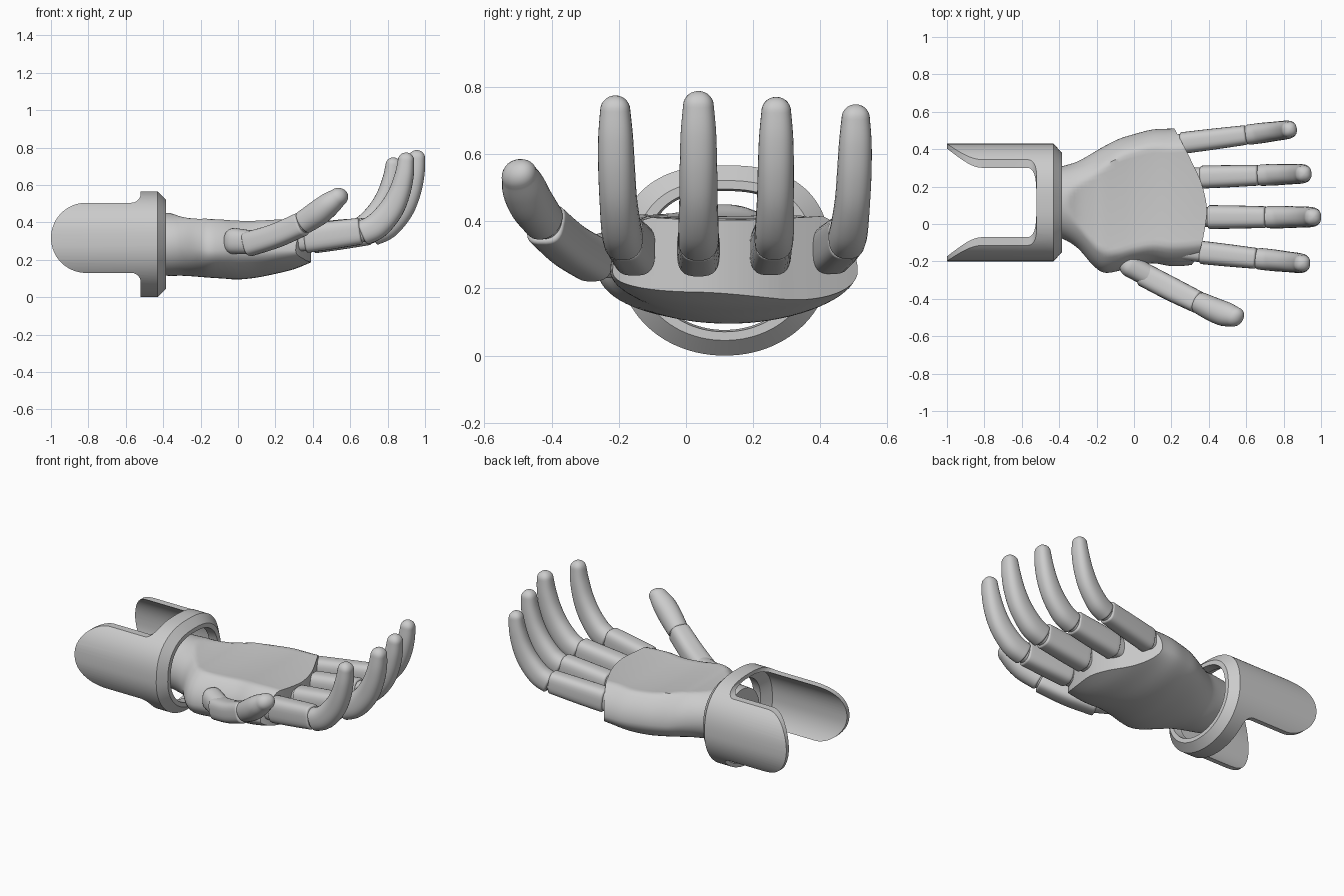
import bpy, bmesh
from math import sin, cos, pi, atan2, radians
from mathutils import Vector

if "Cube" in bpy.data.objects:
    bpy.data.objects.remove(bpy.data.objects["Cube"])


def resample(rows, n):
    # Catmull-Rom interpolation of tuples of numbers
    out = []
    for i in range(len(rows) - 1):
        p0, p1 = rows[max(i - 1, 0)], rows[i]
        p2, p3 = rows[i + 1], rows[min(i + 2, len(rows) - 1)]
        for k in range(n):
            t = k / n
            out.append(tuple(
                0.5 * (2*b + (c - a)*t + (2*a - 5*b + 4*c - d)*t*t + (3*b - a - 3*c + d)*t**3)
                for a, b, c, d in zip(p0, p1, p2, p3)))
    return out + [tuple(rows[-1])]


def finish(name, bm):
    bmesh.ops.recalc_face_normals(bm, faces=bm.faces)
    me = bpy.data.meshes.new(name)
    bm.to_mesh(me)
    bm.free()
    ob = bpy.data.objects.new(name, me)
    bpy.context.collection.objects.link(ob)
    return ob


def smooth(ob, angle=35):
    bpy.ops.object.select_all(action='DESELECT')
    ob.select_set(True)
    bpy.context.view_layer.objects.active = ob
    bpy.ops.object.shade_smooth_by_angle(angle=radians(angle))


def loft(name, rings, closed=False):
    bm = bmesh.new()
    vs = [[bm.verts.new(p) for p in r] for r in rings]
    n = len(vs[0])
    pairs = list(zip(vs, vs[1:])) + ([(vs[-1], vs[0])] if closed else [])
    for a, b in pairs:
        for i in range(n):
            j = (i + 1) % n
            bm.faces.new((a[i], a[j], b[j], b[i]))
    if not closed:
        bm.faces.new(vs[0][::-1])
        bm.faces.new(vs[-1])
    return finish(name, bm)


def super_pt(a, n):
    c, s = cos(a), sin(a)
    f = lambda v: abs(v) ** (2 / n) * (1 if v > 0 else -1)
    return f(c), f(s)


def tube(name, rows, yaw, r0=0.012, r1=0.012, n=2.4, steps=5):
    # rows of (x, y, z, half width, half height); r0 / r1 round the ends
    pts = resample(rows, steps)
    cs = [Vector(p[:3]) for p in pts]
    side = Vector((-sin(yaw), cos(yaw), 0))
    rings = []

    def ring(c, t, w, h):
        up = t.cross(side).normalized()
        ring_pts = []
        for k in range(28):
            u, v = super_pt(2 * pi * (k + 0.5) / 28, n)
            ring_pts.append(c + side * (u * w) + up * (v * h))
        rings.append(ring_pts)

    def cap(i, t, r, sign):
        m = 7
        for k in (range(m, 0, -1) if sign < 0 else range(1, m + 1)):
            a = k / m * pi / 2
            d = r * (1 - cos(a))
            ring(cs[i] + t * (sign * r * sin(a)), t,
                 max(pts[i][3] - d, 0.002), max(pts[i][4] - d, 0.002))

    last = len(cs) - 1
    tan = [(cs[min(i + 1, last)] - cs[max(i - 1, 0)]).normalized() for i in range(last + 1)]
    cap(0, tan[0], r0, -1)
    for c, t, p in zip(cs, tan, pts):
        ring(c, t, p[3], p[4])
    cap(last, tan[-1], r1, 1)
    ob = loft(name, rings)
    smooth(ob)
    return ob


def prism(name, outline, offset):
    # extrude an outline of 3D points symmetrically through offset
    return loft(name, [[Vector(p) - offset for p in outline], [Vector(p) + offset for p in outline]])


def intersect(ob, cutter):
    cutter.hide_render = True
    m = ob.modifiers.new("trim", 'BOOLEAN')
    m.operation, m.object, m.solver = 'INTERSECT', cutter, 'EXACT'
    bpy.context.view_layer.objects.active = ob
    bpy.ops.object.modifier_apply(modifier="trim")
    bpy.data.objects.remove(cutter)
    smooth(ob)


# Wrist cuff: hollow shell with a lip, trimmed to two side prongs
def cuff_ring(x, s):
    out = []
    for k in range(96):
        a = 2 * pi * k / 96
        u, v = super_pt(a, 2.5 if sin(a) > 0 else 2.05)
        out.append(Vector((x, 0.115 + 0.315 * s * u, 0.283 + 0.283 * s * v)))
    return out


cuff = loft("wrist_cuff", [cuff_ring(x, s) for x, s in (
    (-1.05, 1), (-0.43, 1), (-0.385, 0.84), (-0.385, 0.75),
    (-0.44, 0.73), (-0.48, 0.92), (-1.05, 0.92))], closed=True)


def arc(cx, cz, r, a0, a1, n):
    return [(cx + r * cos(radians(a0 + (a1 - a0) * i / n)), 0,
             cz + r * sin(radians(a0 + (a1 - a0) * i / n))) for i in range(n + 1)]


side_outline = ([(-0.3, 0, -0.1), (-0.3, 0, 0.7), (-0.52, 0, 0.7)]
                + arc(-0.57, 0.555, 0.05, 0, -90, 6)
                + arc(-0.8125, 0.3175, 0.1875, 90, 270, 28)
                + arc(-0.57, 0.08, 0.05, 90, 0, 6) + [(-0.52, 0, -0.1)])
intersect(cuff, prism("cuff_cutter", side_outline, Vector((0, 1, 0))))

# Palm: sections of (x, y min, y max, mid z, crown z, bottom z, flat top z)
palm_rows = [
    (-0.47, -0.06, 0.29, 0.28, 0.45, 0.13, 0.50),
    (-0.38, -0.08, 0.31, 0.28, 0.45, 0.115, 0.46),
    (-0.30, -0.13, 0.335, 0.27, 0.45, 0.115, 0.43),
    (-0.22, -0.22, 0.38, 0.26, 0.46, 0.11, 0.42),
    (-0.16, -0.26, 0.415, 0.25, 0.48, 0.105, 0.42),
    (-0.08, -0.25, 0.455, 0.25, 0.49, 0.10, 0.415),
    (0.00, -0.225, 0.48, 0.25, 0.49, 0.095, 0.41),
    (0.10, -0.21, 0.505, 0.25, 0.49, 0.105, 0.41),
    (0.20, -0.225, 0.51, 0.25, 0.49, 0.125, 0.415),
    (0.30, -0.22, 0.515, 0.25, 0.49, 0.15, 0.415),
    (0.40, -0.20, 0.51, 0.25, 0.49, 0.19, 0.41),
    (0.46, -0.19, 0.50, 0.25, 0.49, 0.21, 0.41)]
rings = []
for x, y0, y1, zc, zt, zb, flat in resample(palm_rows, 4):
    r = []
    for k in range(72):
        a = 2 * pi * k / 72
        v = sin(a)
        z = zc + v * (zt - zc if v > 0 else zc - zb)
        y = (y0 + y1) / 2 + (y1 - y0) / 2 * cos(a)
        if z > flat:  # slightly cupped flat top
            z = flat - 0.1 * (z - flat)
        r.append(Vector((x, y, z)))
    rings.append(r)
palm = loft("palm", rings)
knuckle = resample([(0.21, 0.52, 0), (0.26, 0.43, 0), (0.31, 0.33, 0), (0.36, 0.22, 0),
                    (0.388, 0.1, 0), (0.383, 0, 0), (0.35, -0.15, 0), (0.30, -0.23, 0)], 4)
intersect(palm, prism("palm_cutter", [(-0.6, 0.7, 0), (0.18, 0.7, 0)] + knuckle
                      + [(0.25, -0.6, 0), (-0.6, -0.6, 0)], Vector((0, 0, 1))))

# Fingers: (name, base x, base y, joint x, tip x, tip y, size)
fingers = [("index", 0.34, -0.15, 0.66, 0.94, -0.215, 0.97),
           ("middle", 0.38, 0.037, 0.71, 1.0, 0.037, 1.0),
           ("ring", 0.34, 0.25, 0.67, 0.95, 0.27, 0.96),
           ("little", 0.235, 0.43, 0.606, 0.87, 0.51, 0.91)]
for name, bx, by, jx, tx, ty, s in fingers:
    slope = (ty - by) / (tx - bx)
    yaw = atan2(slope, 1)

    def at(x, z, w, h):
        return (x, by + slope * (x - bx), z, w * s, h * s)
    # proximal segment and the narrower cores joining it
    tube(name + "_lower_segment", [at(bx + 0.03, 0.315, 0.064, 0.08), at((bx + jx) / 2, 0.332, 0.062, 0.078),
                                   at(jx - 0.015, 0.352, 0.058, 0.074)], yaw, n=3)
    tube(name + "_knuckle", [at(bx - 0.1, 0.305, 0.054, 0.07), at(bx + 0.06, 0.318, 0.054, 0.07)], yaw, n=3)
    tube(name + "_joint", [at(jx - 0.05, 0.345, 0.05, 0.064), at(jx + 0.05, 0.362, 0.05, 0.06)], yaw)
    # curled fingertip segment
    curl = [(0.015, 0.0, 0.06, 0.07), (0.085, 0.036, 0.06, 0.072), (0.16, 0.12, 0.057, 0.068),
            (0.208, 0.215, 0.056, 0.06), (0.236, 0.315, 0.053, 0.052), (0.246, 0.395, 0.046, 0.045)]
    tube(name + "_tip_segment", [at(jx + dx * s, 0.347 + dz * s, w, h) for dx, dz, w, h in curl],
         yaw, r1=0.045 * s)

# Thumb
yaw = atan2(-0.25, 0.5)
tube("thumb_base", [(-0.02, -0.225, 0.30, 0.06, 0.07), (0.09, -0.285, 0.292, 0.058, 0.062)], yaw, r0=0.055)
tube("thumb_lower_segment", [(0.06, -0.275, 0.285, 0.064, 0.066), (0.20, -0.348, 0.328, 0.064, 0.064),
                             (0.335, -0.415, 0.388, 0.06, 0.064)], yaw, n=3)
tube("thumb_joint", [(0.30, -0.4, 0.37, 0.052, 0.055), (0.38, -0.43, 0.42, 0.052, 0.055)], yaw)
tube("thumb_tip_segment", [(0.355, -0.424, 0.402, 0.06, 0.064), (0.43, -0.46, 0.452, 0.066, 0.068),
                           (0.49, -0.483, 0.50, 0.066, 0.062), (0.535, -0.496, 0.535, 0.055, 0.05)],
     yaw, r1=0.05, n=2.1)
